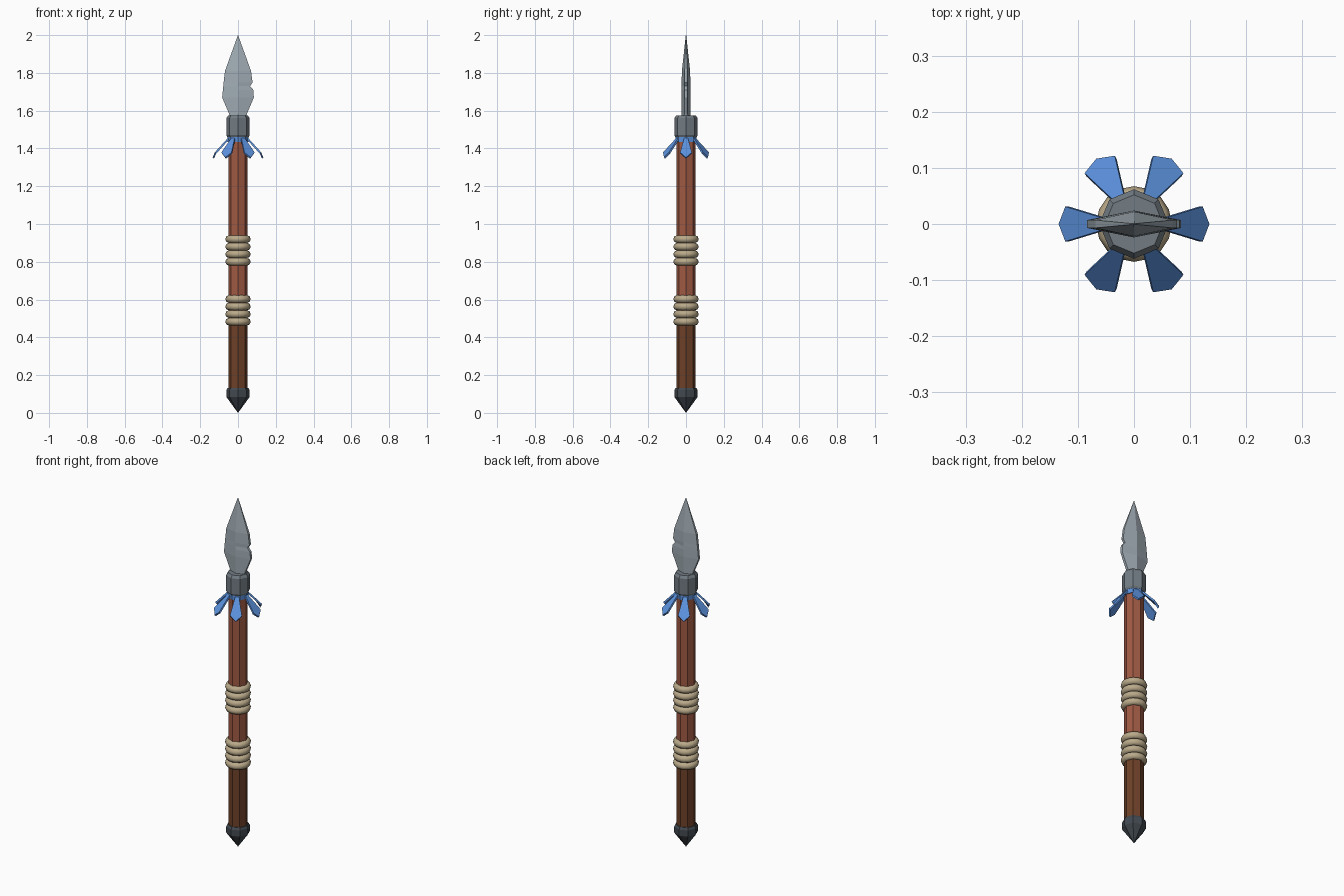
import bpy, bmesh, math

if "Cube" in bpy.data.objects:
    bpy.data.objects.remove(bpy.data.objects["Cube"])


def material(name, rgb):
    m = bpy.data.materials.new(name)
    lin = [((c / 255 + 0.055) / 1.055) ** 2.4 for c in rgb]
    m.diffuse_color = (*lin, 1)
    m.use_nodes = True
    m.node_tree.nodes["Principled BSDF"].inputs["Base Color"].default_value = m.diffuse_color
    return m


STEEL = material("blade steel", (160, 172, 180))
IRON = material("collar iron", (114, 124, 132))
DARK = material("dark iron", (66, 73, 80))
WOOD = material("red wood", (160, 90, 68))
GRIP = material("dark wood", (110, 65, 40))
ROPE = material("rope", (186, 170, 138))
CLOTH = material("blue cloth", (92, 146, 222))


def finish(name, bm, mat):
    bmesh.ops.remove_doubles(bm, verts=bm.verts, dist=1e-5)
    bmesh.ops.recalc_face_normals(bm, faces=bm.faces)
    me = bpy.data.meshes.new(name)
    bm.to_mesh(me)
    bm.free()
    me.materials.append(mat)
    ob = bpy.data.objects.new(name, me)
    bpy.context.collection.objects.link(ob)
    return ob


def loft(name, rings, mat):
    """Skin a stack of equal-length point rings and cap both ends."""
    bm = bmesh.new()
    rows = [[bm.verts.new(p) for p in r] for r in rings]
    n = len(rows[0])
    for a, b in zip(rows, rows[1:]):
        for i in range(n):
            j = (i + 1) % n
            bm.faces.new((a[i], a[j], b[j], b[i]))
    bm.faces.new(rows[0][::-1])
    bm.faces.new(rows[-1])
    bmesh.ops.dissolve_degenerate(bm, dist=1e-5, edges=bm.edges)
    return finish(name, bm, mat)


def lathe(name, profile, mat, sides=8):
    rings = [[(r * math.cos(math.tau * i / sides), r * math.sin(math.tau * i / sides), z)
              for i in range(sides)] for r, z in profile]
    return loft(name, rings, mat)


# Shaft, butt cap, collar and ribbon band
lathe("upper_shaft", [(0.051, 0.54), (0.051, 1.48)], WOOD)
lathe("lower_shaft", [(0.051, 0.10), (0.051, 0.54)], GRIP)
lathe("butt_cap", [(0.0002, 0.0), (0.062, 0.085), (0.062, 0.12), (0.055, 0.133)], DARK)
lathe("collar", [(0.056, 1.46), (0.062, 1.47), (0.062, 1.56), (0.052, 1.575)], IRON)
lathe("ribbon_band", [(0.055, 1.435), (0.055, 1.465)], CLOTH)

# Blade: hexagonal sections (z, left width, right width, ridge), chipped on the right
sections = [(1.55, 0.042, 0.042, 0.024), (1.58, 0.046, 0.046, 0.024),
            (1.67, 0.084, 0.084, 0.024), (1.71, 0.080, 0.081, 0.024),
            (1.73, 0.078, 0.064, 0.024), (1.75, 0.076, 0.077, 0.023),
            (1.81, 0.069, 0.069, 0.022), (2.0, 0.0005, 0.0005, 0.001)]
rings = []
for z, l, r, t in sections:
    e = min(0.007, t * 0.5)
    rings.append([(-l, -e, z), (0, -t, z), (r, -e, z), (r, e, z), (0, t, z), (-l, e, z)])
loft("blade", rings, STEEL)

# Rope wraps: two groups of four coils
for group, base in (("lower", 0.483), ("upper", 0.80)):
    for k in range(4):
        bpy.ops.mesh.primitive_torus_add(major_segments=16, minor_segments=8,
                                         major_radius=0.047, minor_radius=0.0205,
                                         location=(0, 0, base + 0.04 * k))
        ob = bpy.context.object
        ob.name = f"{group}_rope_coil_{k + 1}"
        ob.data.materials.append(ROPE)
        bpy.ops.object.shade_smooth_by_angle(angle=math.radians(50))

# Cloth ribbons: six pointed strips hanging outward
outline = [(0.050, -0.010, 1.452), (0.119, -0.031, 1.376), (0.131, 0, 1.349),
           (0.119, 0.031, 1.376), (0.050, 0.010, 1.452)]
for k in range(6):
    a = math.tau * k / 6
    c, s = math.cos(a), math.sin(a)

    def layer(d):
        return [((x + d * 0.7) * c - y * s, (x + d * 0.7) * s + y * c, z + d * 0.7)
                for x, y, z in outline]
    loft(f"ribbon_{k + 1}", [layer(-0.005), layer(0.005)], CLOTH)
